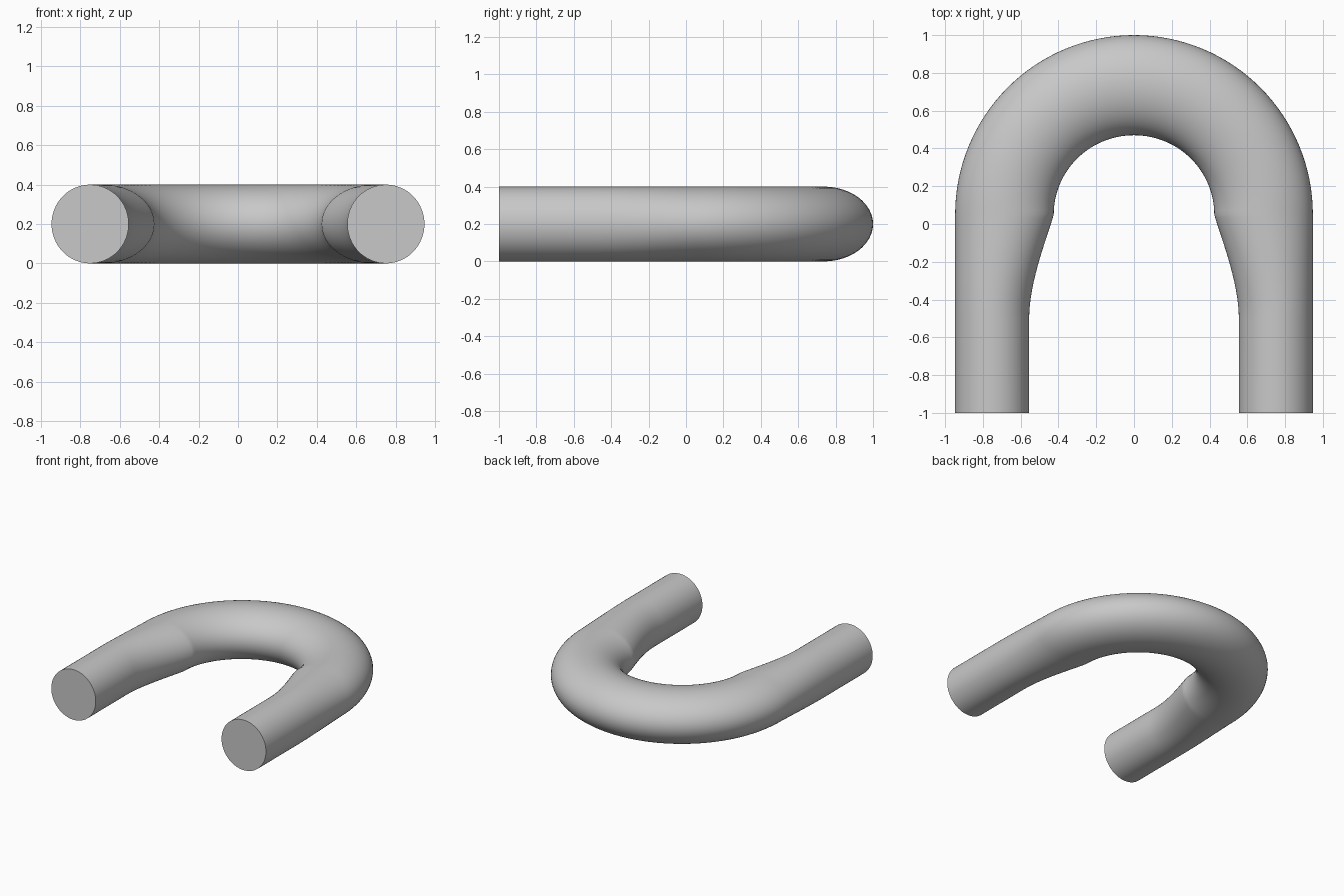
import bpy
import bmesh
import math
from mathutils import Vector
from mathutils.geometry import interpolate_bezier

SIDES = 64          # points round the tube
BEND_STEPS = 64     # sections round the half-circle bend
RADIUS = 0.2        # half height of the tube
BEND_Y = 0.05       # where the legs meet the bend
OUTER_X, OUTER_Y = 0.947, 0.95
INNER_X, INNER_Y = 0.425, 0.42

cube = bpy.data.objects.get("Cube")
if cube:
    bpy.data.objects.remove(cube, do_unlink=True)

# Plain grey material
grey = bpy.data.materials.new("grey")
grey.use_nodes = True
colour = (0.58, 0.58, 0.58, 1)
grey.diffuse_color = colour
grey.node_tree.nodes["Principled BSDF"].inputs["Base Color"].default_value = colour

# Inner edge of one leg: straight, then swelling towards the bend
swell = interpolate_bezier(Vector((0.555, -0.5)), Vector((0.555, -0.3)),
                           Vector((0.455, -0.06)), Vector((INNER_X, BEND_Y)), 24)
inner_edge = [Vector((0.555, -1))] + [p.to_2d() for p in swell]
leg = [(p, Vector((OUTER_X, p.y))) for p in inner_edge]

# Bend between the two legs
bend = []
for i in range(1, BEND_STEPS):
    a = math.pi * i / BEND_STEPS
    c, s = math.cos(a), math.sin(a)
    bend.append((Vector((INNER_X * c, BEND_Y + INNER_Y * s)),
                 Vector((OUTER_X * c, BEND_Y + OUTER_Y * s))))


def mirrored(p):
    return Vector((-p.x, p.y))


sections = leg + bend + [(mirrored(p), mirrored(q)) for p, q in reversed(leg)]

# Elliptical rings spanning the inner and outer edges, skinned and capped
bm = bmesh.new()
rings = []
for inner, outer in sections:
    mid, half = (inner + outer) / 2, (outer - inner) / 2
    ring = []
    for j in range(SIDES):
        a = 2 * math.pi * j / SIDES
        p = mid + half * math.cos(a)
        ring.append(bm.verts.new((p.x, p.y, RADIUS * (1 + math.sin(a)))))
    rings.append(ring)
for a, b in zip(rings, rings[1:]):
    for j in range(SIDES):
        k = (j + 1) % SIDES
        bm.faces.new((a[j], a[k], b[k], b[j]))
bm.faces.new(rings[0])
bm.faces.new(rings[-1])
bmesh.ops.recalc_face_normals(bm, faces=bm.faces)

mesh = bpy.data.meshes.new("bent_tube")
bm.to_mesh(mesh)
bm.free()
mesh.materials.append(grey)
tube = bpy.data.objects.new("bent_tube", mesh)
bpy.context.collection.objects.link(tube)

# Smooth tube with crisp cut ends
bpy.ops.object.select_all(action="DESELECT")
tube.select_set(True)
bpy.context.view_layer.objects.active = tube
bpy.ops.object.shade_smooth_by_angle(angle=math.radians(40))
